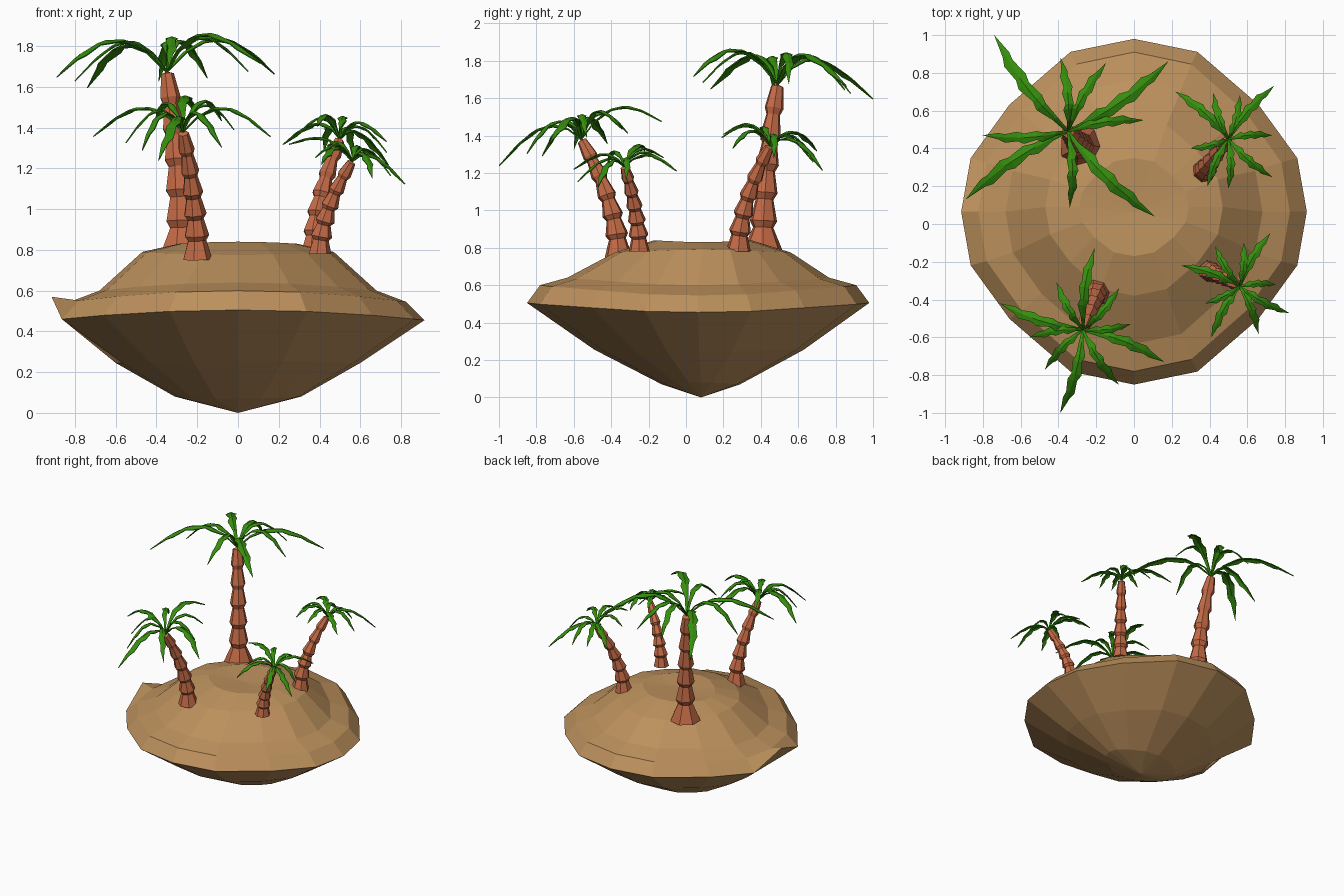
import bpy, bmesh, math
from mathutils import Vector

if "Cube" in bpy.data.objects:
    bpy.data.objects.remove(bpy.data.objects["Cube"])


def material(name, rgb):
    m = bpy.data.materials.new(name)
    m.diffuse_color = (*rgb, 1)
    m.use_nodes = True
    m.node_tree.nodes["Principled BSDF"].inputs["Base Color"].default_value = m.diffuse_color
    return m


SAND = material("sand", (0.51, 0.285, 0.110))
BARK = material("bark", (0.56, 0.147, 0.062))
LEAF = material("leaf_green", (0.036, 0.27, 0.004))


def finish(bm, name, mat):
    bmesh.ops.recalc_face_normals(bm, faces=bm.faces)
    me = bpy.data.meshes.new(name)
    bm.to_mesh(me)
    bm.free()
    me.materials.append(mat)
    ob = bpy.data.objects.new(name, me)
    bpy.context.collection.objects.link(ob)
    return ob


def bridge(bm, a, b):
    n = len(a)
    for i in range(n):
        bm.faces.new((a[i], a[(i + 1) % n], b[(i + 1) % n], b[i]))


def fan(bm, ring, tip):
    for i in range(len(ring)):
        bm.faces.new((ring[i], ring[(i + 1) % len(ring)], tip))


# Island: stacked rings (x radius, y radius, y centre, z, z change at the x ends)
RINGS = [(.31, .21, .08, .07, .01), (.60, .56, .07, .255, -.01),
         (.915, .915, .065, .505, -.05), (.825, .845, .065, .60, -.055),
         (.68, .70, .065, .64, -.04), (.47, .47, .09, .775, .015),
         (.29, .26, .09, .84, -.01)]
# One quarter of the sixteen-sided outline, mirrored to the full loop
Q = [(1, 0), (.945, .31), (.72, .62), (.367, .925)]
OUTLINE = (Q + [(0, 1)] + [(-x, y) for x, y in Q[:0:-1]]
           + [(-x, -y) for x, y in Q] + [(0, -1)] + [(x, -y) for x, y in Q[:0:-1]])
bm = bmesh.new()
rings = []
for k, (rx, ry, cy, z, dz) in enumerate(RINGS):
    ring = []
    for i, (c, s) in enumerate(OUTLINE):
        h = z + dz * c * c
        if k == 2 and i == 8:
            h = .57                       # raised notch on the left rim
        ring.append(bm.verts.new((rx * c, cy + ry * s, h)))
    if rings:
        bridge(bm, rings[-1], ring)
    rings.append(ring)
fan(bm, rings[0], bm.verts.new((0, .08, 0)))
fan(bm, rings[-1], bm.verts.new((0, .065, .825)))
finish(bm, "island", SAND)


# Trunk: curved stack of tapering collars
def trunk(name, base, top, r_base, r_low, r_top, segs, sides=7):
    base, top = Vector(base), Vector(top)

    def point(t):
        p = base.lerp(top, t ** 1.8)
        p.z = base.z + (top.z - base.z) * t
        return p

    prof = [(0, r_base), (.92 / segs, r_low * .9)]
    for s in range(1, segs):
        r = r_low + (r_top - r_low) * (s - 1) / (segs - 2)
        prof += [((s + .15) / segs, r * 1.2), ((s + .92) / segs, r * .78)]
    bm = bmesh.new()
    last = None
    for t, r in prof:
        axis = (point(t + .02) - point(max(t - .02, 0))).normalized()
        u = Vector((0, 1, 0)).cross(axis).normalized()
        v = axis.cross(u)
        ring = [bm.verts.new(point(t) + r * (u * math.cos(a) + v * math.sin(a)))
                for a in (math.tau * i / sides for i in range(sides))]
        if last:
            bridge(bm, last, ring)
        else:
            bm.faces.new(ring)
        last = ring
    fan(bm, last, bm.verts.new(top))
    finish(bm, name, BARK)


# Crown: arched, folded fronds with staggered teeth; tips given in plan
# (position, left half width, right half width)
BLADE = [(0, .012, .012), (.15, .02, .028), (.3, .065, .04), (.37, .035, .065),
         (.52, .07, .045), (.59, .04, .07), (.74, .062, .035), (.81, .03, .045),
         (1, 0, 0)]


def crown(name, base, top, rise, tips):
    base, top = Vector(base), Vector(top)
    lean = (top - base) / (top.z - base.z) * .8
    bm = bmesh.new()
    for n, tip in enumerate(tips):
        d = Vector((tip[0] - top.x, tip[1] - top.y, 0))
        size = d.length
        side = Vector((-d.y, d.x, 0)).normalized()
        bow = .05 * size * (-1) ** n
        last = None
        for t, wl, wr in BLADE:
            p = top + d * t + side * bow * math.sin(math.pi * t)
            p.z += rise * math.sin(math.pi * t ** .85) - .02 * t * t
            p.z -= lean.x * d.x * t + lean.y * d.y * t
            k = size * .6 + .18
            if wl:
                row = [bm.verts.new(p + side * wl * k - Vector((0, 0, wl * k * .35))),
                       bm.verts.new(p),
                       bm.verts.new(p - side * wr * k - Vector((0, 0, wr * k * .35)))]
                if last:
                    for i in (0, 1):
                        bm.faces.new((last[i], last[i + 1], row[i + 1], row[i]))
                last = row
            else:
                end = bm.verts.new(p)
                for i in (0, 1):
                    bm.faces.new((last[i], last[i + 1], end))
    ob = finish(bm, name, LEAF)
    mod = ob.modifiers.new("thickness", 'SOLIDIFY')
    mod.thickness = .006
    mod.offset = 0


# Trees: base, top, trunk radii, collars, frond rise, frond tips
TREES = {
    "back_left": ((-.28, .41, .77), (-.35, .49, 1.675), (.115, .062, .043), 6, .165,
                  [(-.74, 1.0), (-.39, .88), (-.15, .85), (.18, .86), (.05, .55),
                   (.11, .04), (-.34, .09), (-.89, .13), (-.80, .47)]),
    "front_left": ((-.20, -.36, .75), (-.27, -.56, 1.38), (.076, .052, .034), 6, .125,
                   [(-.21, -.13), (-.08, -.34), (.16, -.73), (-.08, -.85), (-.39, -1.0),
                    (-.47, -.77), (-.71, -.42), (-.55, -.60), (-.41, -.31), (-.02, -.53)]),
    "back_right": ((.37, .28, .78), (.50, .45, 1.345), (.068, .05, .032), 6, .085,
                   [(.74, .73), (.56, .68), (.42, .69), (.22, .70), (.30, .40),
                    (.39, .20), (.50, .19), (.73, .25), (.73, .47)]),
    "front_right": ((.40, -.25, .78), (.56, -.33, 1.235), (.058, .045, .029), 6, .07,
                    [(.72, -.05), (.58, -.10), (.43, -.12), (.25, -.22), (.38, -.42),
                     (.41, -.60), (.66, -.58), (.82, -.47), (.75, -.32)]),
}
for name, (base, top, radii, segs, rise, tips) in TREES.items():
    trunk(name + "_trunk", base, top, *radii, segs)
    crown(name + "_fronds", base, top, rise, tips)
